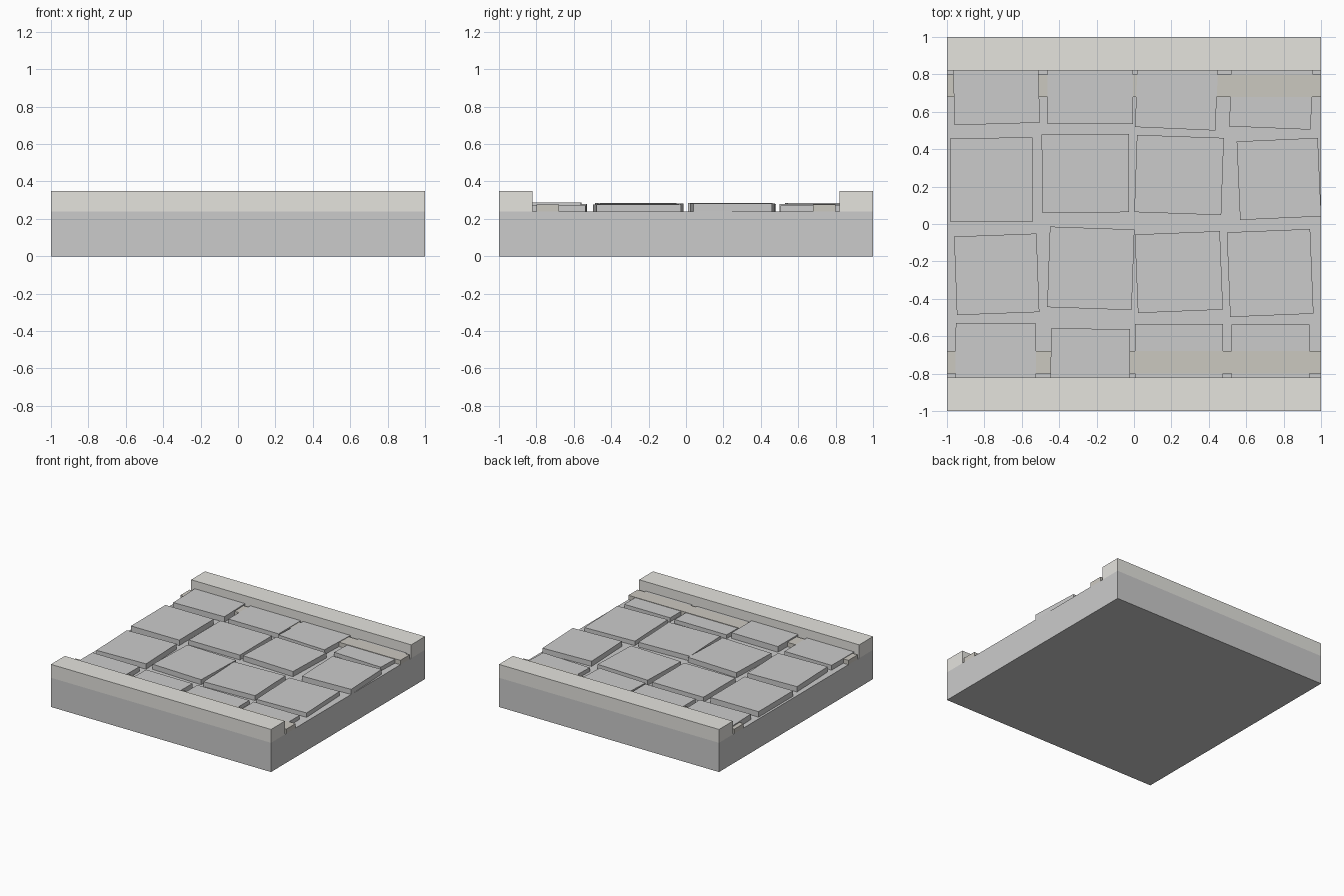
import bpy, math


def material(name, rgb):
    m = bpy.data.materials.new(name)
    m.diffuse_color = (*rgb, 1)
    return m


def block(name, x, y, w, d, z0, z1, angle=0, mat=None):
    """Box from centre, plan size, bottom and top heights, plan rotation."""
    bpy.ops.mesh.primitive_cube_add(size=1, location=(x, y, (z0 + z1) / 2),
                                    rotation=(0, 0, math.radians(angle)))
    ob = bpy.context.object
    ob.name = name
    ob.scale = (w, d, z1 - z0)
    if mat:
        ob.data.materials.append(mat)
    return ob


curb_mat = material("pale_stone", (0.78, 0.77, 0.73))
gutter_mat = material("brown_stone", (0.60, 0.58, 0.53))
BED = 0.24

# Road bed
block("road_bed", 0, 0, 2, 2, 0, BED)

# Kerbs and gutters on both sides
for side, s in (("front", -1), ("back", 1)):
    block(side + "_kerb", 0, s * 0.91, 2, 0.18, BED, 0.35, mat=curb_mat)
    block(side + "_gutter", 0, s * 0.74, 2, 0.12, BED, 0.276, mat=gutter_mat)

# Paving slabs: x, y, width, depth, angle, top height
slabs = [
    (-0.737, 0.745, 0.456, 0.42, 1.7, 0.285),
    (-0.234, 0.745, 0.458, 0.42, 0.0, 0.280),
    (0.229, 0.719, 0.430, 0.42, -2.5, 0.280),
    (0.735, 0.723, 0.436, 0.42, -2.3, 0.272),
    (-0.762, 0.236, 0.438, 0.45, 0.2, 0.285),
    (-0.260, 0.271, 0.466, 0.417, 0.1, 0.280),
    (0.241, 0.262, 0.465, 0.413, -2.0, 0.283),
    (0.775, 0.241, 0.434, 0.42, 2.5, 0.282),
    (-0.734, -0.269, 0.441, 0.42, 2.1, 0.284),
    (-0.231, -0.237, 0.452, 0.431, -2.0, 0.282),
    (0.240, -0.257, 0.455, 0.42, 2.3, 0.280),
    (0.728, -0.262, 0.446, 0.453, 2.3, 0.276),
    (-0.739, -0.740, 0.430, 0.42, -0.3, 0.280),
    (-0.234, -0.770, 0.423, 0.42, -0.4, 0.287),
    (0.241, -0.745, 0.472, 0.42, 0.0, 0.272),
    (0.729, -0.748, 0.418, 0.42, 0.0, 0.273),
]
for i, (x, y, w, d, a, top) in enumerate(slabs):
    block(f"paving_slab_{i + 1}", x, y, w, d, BED - 0.01, top, a)
